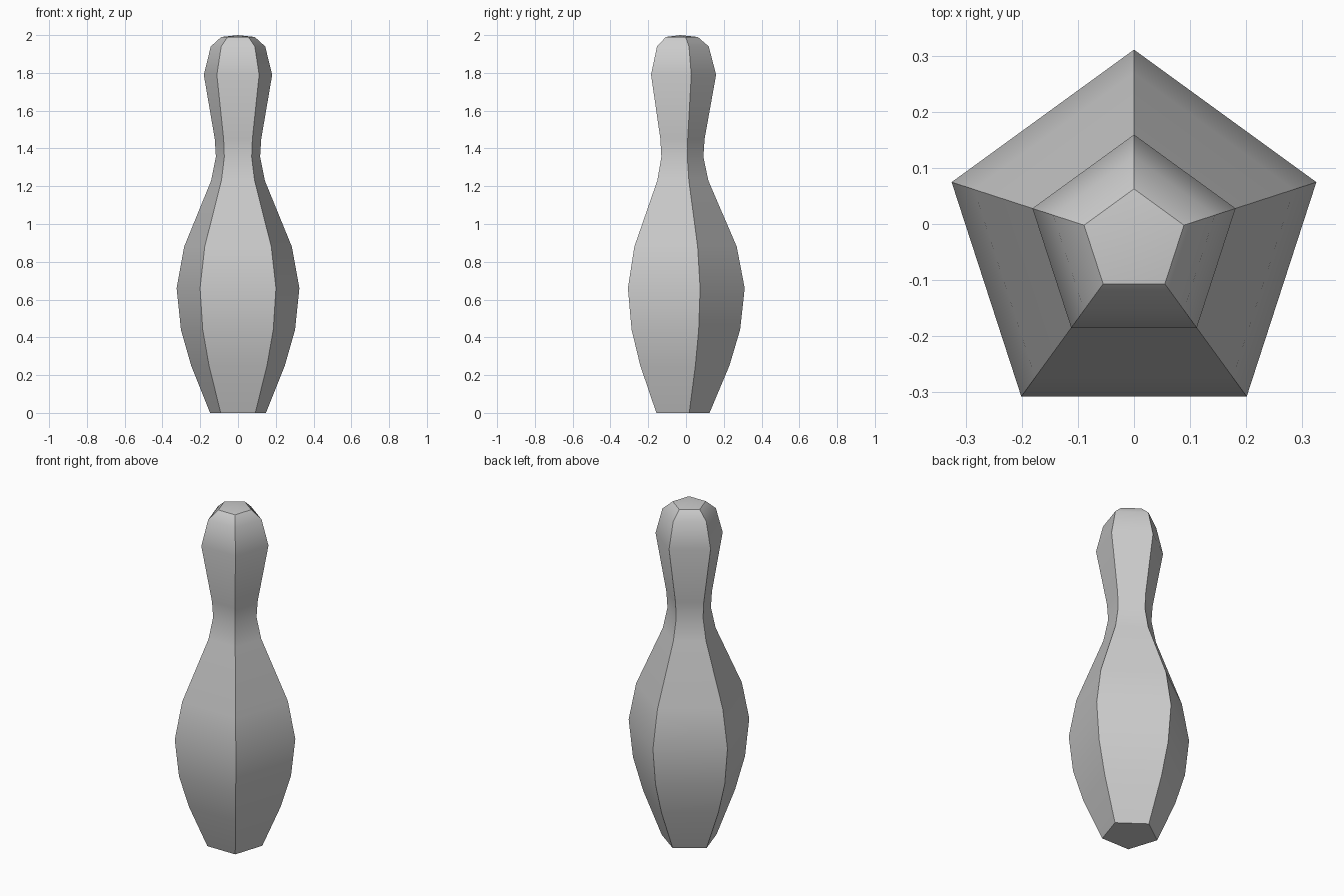
import bpy, bmesh, math

if "Cube" in bpy.data.objects:
    bpy.data.objects.remove(bpy.data.objects["Cube"])

SIDES = 5
CENTRE_Y = -0.031  # the pentagon's axis sits behind its bounding-box centre
# half width at the side corners, height
PROFILE = [(0.148, 0.0), (0.248, 0.25), (0.302, 0.44), (0.325, 0.66),
           (0.285, 0.88), (0.142, 1.23), (0.117, 1.355), (0.123, 1.45),
           (0.181, 1.79), (0.144, 1.94), (0.089, 1.99)]

bm = bmesh.new()

# stacked five-sided rings, one corner pointing to the back
rings = []
for half_width, z in PROFILE:
    r = half_width / math.cos(math.radians(18))
    ring = []
    for i in range(SIDES):
        a = math.pi / 2 + 2 * math.pi * i / SIDES
        ring.append(bm.verts.new((r * math.cos(a), CENTRE_Y + r * math.sin(a), z)))
    rings.append(ring)

# side walls
for low, high in zip(rings, rings[1:]):
    for i in range(SIDES):
        j = (i + 1) % SIDES
        bm.faces.new((low[i], low[j], high[j], high[i]))

# flat base and shallow pointed cap
bm.faces.new(rings[0][::-1])
apex = bm.verts.new((0, CENTRE_Y, 2.0))
for i in range(SIDES):
    bm.faces.new((rings[-1][i], rings[-1][(i + 1) % SIDES], apex))

mesh = bpy.data.meshes.new("bowling_pin")
bm.to_mesh(mesh)
bm.free()
pin = bpy.data.objects.new("bowling_pin", mesh)
bpy.context.collection.objects.link(pin)

# smooth along the height, crisp at the five vertical corners
bpy.context.view_layer.objects.active = pin
pin.select_set(True)
bpy.ops.object.shade_smooth_by_angle(angle=math.radians(36))
